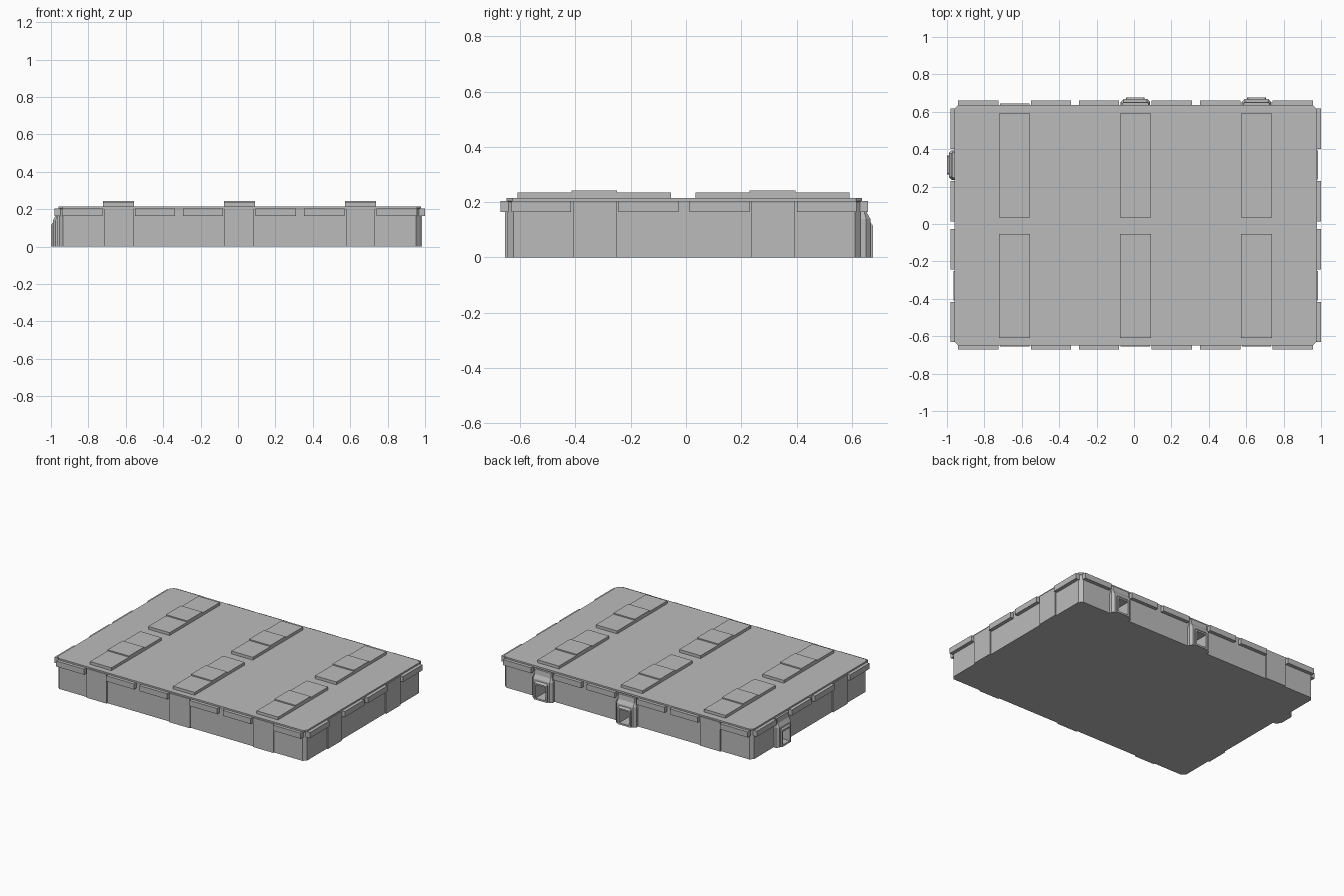
import bpy
import bmesh
from math import radians
from mathutils import Matrix, Vector

cube = bpy.data.objects.get("Cube")
if cube:
    bpy.data.objects.remove(cube, do_unlink=True)

grey = bpy.data.materials.new("concrete_grey")
grey.use_nodes = True
colour = (0.5, 0.5, 0.5, 1)
grey.diffuse_color = colour
grey.node_tree.nodes["Principled BSDF"].inputs["Base Color"].default_value = colour

LEFT, RIGHT, FRONT, BACK = -0.96, 0.978, -0.65, 0.637
BAYS_X = (-0.638, 0.007, 0.655)
BAYS_Y = (-0.33, 0.315)
ROOF = 0.215


def loft(name, sections, matrix=Matrix()):
    """Join matching (plan outline, height) sections into one closed solid."""
    bm = bmesh.new()
    rings = [[bm.verts.new(matrix @ Vector((x, y, z))) for x, y in plan]
             for plan, z in sections]
    count = len(rings[0])
    bm.faces.new(rings[0][::-1])
    bm.faces.new(rings[-1])
    for low, high in zip(rings, rings[1:]):
        for i in range(count):
            j = (i + 1) % count
            bm.faces.new((low[i], low[j], high[j], high[i]))
    bmesh.ops.recalc_face_normals(bm, faces=bm.faces)
    mesh = bpy.data.meshes.new(name)
    bm.to_mesh(mesh)
    bm.free()
    mesh.materials.append(grey)
    obj = bpy.data.objects.new(name, mesh)
    bpy.context.collection.objects.link(obj)
    return obj


def rect(x0, x1, y0, y1):
    return [(x0, y0), (x1, y0), (x1, y1), (x0, y1)]


def box(name, x0, x1, y0, y1, z0, z1, matrix=Matrix()):
    plan = rect(x0, x1, y0, y1)
    return loft(name, [(plan, z0), (plan, z1)], matrix)


def chamfered(x0, x1, y0, y1, c):
    return [(x0 + c, y0), (x1 - c, y0), (x1, y0 + c), (x1, y1 - c),
            (x1 - c, y1), (x0 + c, y1), (x0, y1 - c), (x0, y0 + c)]


def wall_frame(side, along):
    """Local x runs along the wall and local -y points out of it."""
    place = {"front": (along, FRONT, 0), "back": (along, BACK, 180),
             "left": (RIGHT, along, 90), "right": (LEFT, along, -90)}
    x, y, angle = place[side]
    return Matrix.Translation((x, y, 0)) @ Matrix.Rotation(radians(angle), 4, "Z")


# Main block with chamfered corners and a slim roof edge
wall_plan = chamfered(LEFT + 0.003, RIGHT - 0.003, FRONT + 0.003, BACK - 0.003, 0.022)
roof_plan = chamfered(LEFT, RIGHT, FRONT, BACK, 0.022)
body = loft("building_body", [(wall_plan, 0), (wall_plan, 0.2),
                              (roof_plan, 0.205), (roof_plan, ROOF)])

# Parapet strips on either side of every bay
for side in ("front", "back", "left", "right"):
    for bay in (BAYS_X if side in ("front", "back") else BAYS_Y):
        for offset in (-0.194, 0.194):
            box(side + "_parapet", -0.108, 0.108, -0.022, 0.01, 0.165, 0.204,
                wall_frame(side, bay + offset))

# Roof ridges: a long slab with a raised middle
for x in BAYS_X:
    for y in (-0.332, 0.313):
        box("roof_slab", x - 0.083, x + 0.083, y - 0.278, y + 0.278, ROOF - 0.01, 0.235)
        box("roof_slab_middle", x - 0.083, x + 0.083, y - 0.083, y + 0.083, 0.23, 0.243)

# Closed bays get thin wall panels, the others get doorways
doors = [("back", BAYS_X[1]), ("back", BAYS_X[2]), ("right", BAYS_Y[1])]
closed = [("front", x) for x in BAYS_X] + [("back", BAYS_X[0]), ("right", BAYS_Y[0])]
closed += [("left", y) for y in BAYS_Y]
for side, along in closed:
    box(side + "_bay_panel", -0.078, 0.078, -0.006, 0.01, 0, 0.205,
        wall_frame(side, along))


def hood(half, depth, c):
    return [(-half, 0.01), (-half, c - depth), (c - half, -depth),
            (half - c, -depth), (half, c - depth), (half, 0.01)]


cut_parts = [body]
cutters = []
for side, along in doors:
    frame = wall_frame(side, along)
    cut_parts.append(loft("door_surround", [
        (hood(0.079, 0.03, 0.015), 0), (hood(0.079, 0.03, 0.015), 0.14),
        (hood(0.07, 0.016, 0.008), 0.165), (hood(0.07, 0.012, 0.006), 0.2)], frame))
    cut_parts.append(loft("door_frame", [
        (rect(-0.05, 0.05, -0.04, 0.0), 0), (rect(-0.05, 0.05, -0.04, 0.0), 0.115),
        (rect(-0.042, 0.042, -0.03, 0.0), 0.128)], frame))
    cutters.append(box("doorway_cutter", -0.037, 0.037, -0.1, 0.22, 0.012, 0.105, frame))

# Hollow out the doorways
for part in cut_parts:
    for cutter in cutters:
        mod = part.modifiers.new("doorway", "BOOLEAN")
        mod.operation = "DIFFERENCE"
        mod.solver = "EXACT"
        mod.object = cutter
bpy.context.view_layer.update()
graph = bpy.context.evaluated_depsgraph_get()
results = [bpy.data.meshes.new_from_object(p.evaluated_get(graph)) for p in cut_parts]
for part, mesh in zip(cut_parts, results):
    part.modifiers.clear()
    part.data = mesh
for cutter in cutters:
    bpy.data.objects.remove(cutter, do_unlink=True)
